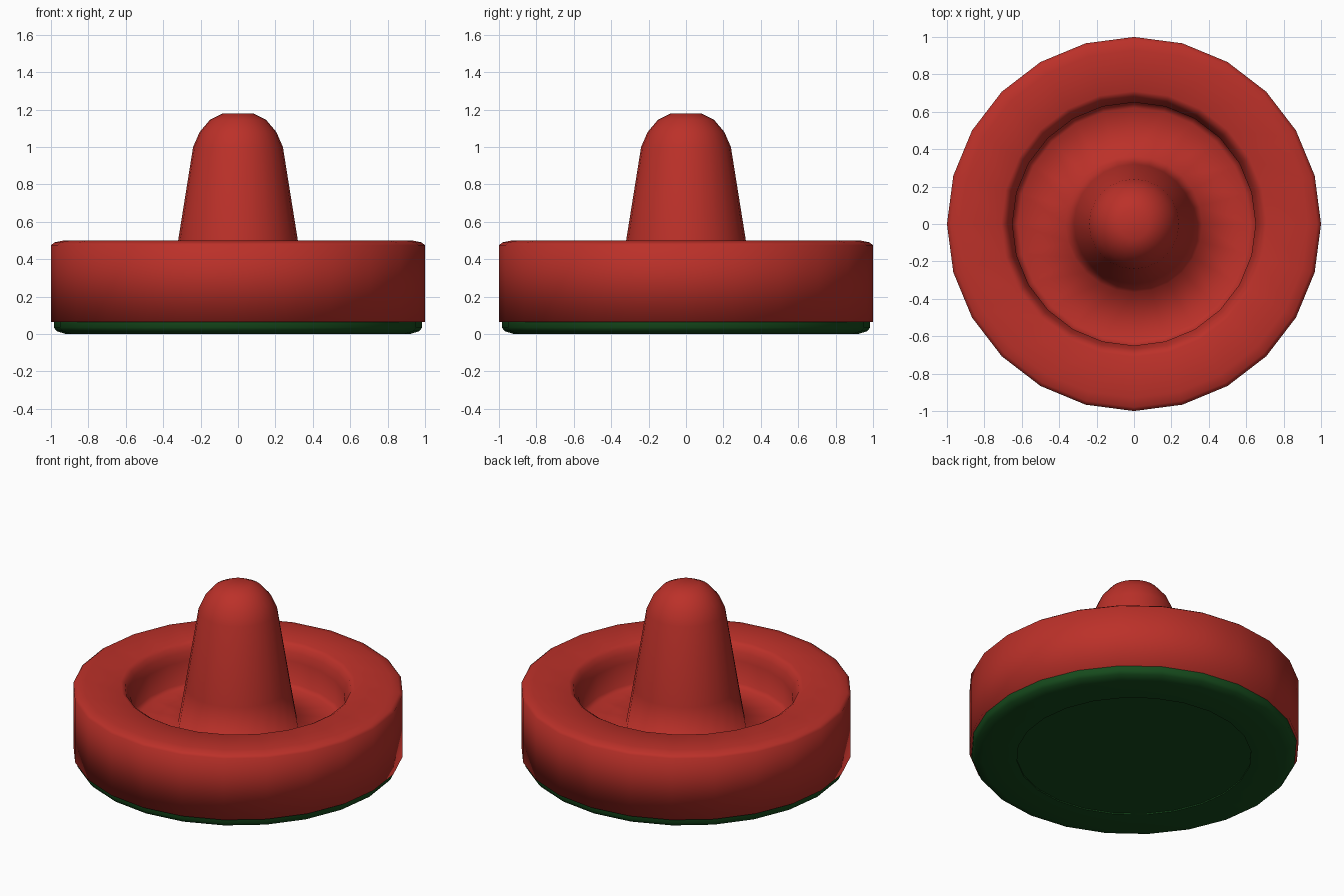
import bpy, bmesh, math

if "Cube" in bpy.data.objects:
    bpy.data.objects.remove(bpy.data.objects["Cube"])

SIDES = 24


def lathe(name, profile, color, angle):
    """Revolve (radius, z) points around z; both ends are capped."""
    bm = bmesh.new()
    rings = []
    for r, z in profile:
        rings.append([bm.verts.new((r * math.cos(2 * math.pi * i / SIDES),
                                    r * math.sin(2 * math.pi * i / SIDES), z))
                      for i in range(SIDES)])
    for a, b in zip(rings, rings[1:]):
        for i in range(SIDES):
            j = (i + 1) % SIDES
            bm.faces.new((a[i], a[j], b[j], b[i]))
    bm.faces.new(rings[0])
    bm.faces.new(rings[-1])
    bmesh.ops.recalc_face_normals(bm, faces=bm.faces)
    mesh = bpy.data.meshes.new(name)
    bm.to_mesh(mesh)
    bm.free()
    obj = bpy.data.objects.new(name, mesh)
    bpy.context.collection.objects.link(obj)
    mat = bpy.data.materials.new(name + "_color")
    mat.diffuse_color = color
    mat.use_nodes = True
    mat.node_tree.nodes["Principled BSDF"].inputs["Base Color"].default_value = mat.diffuse_color
    mesh.materials.append(mat)
    bpy.ops.object.select_all(action='DESELECT')
    obj.select_set(True)
    bpy.context.view_layer.objects.active = obj
    bpy.ops.object.shade_smooth_by_angle(angle=math.radians(angle))
    return obj


# Red body: outer wall, rounded rim, recessed floor and tapered grip
lathe("mallet_body", [
    (0.71, 0.065), (1.0, 0.065), (1.0, 0.475), (0.98, 0.49), (0.93, 0.50),
    (0.71, 0.50), (0.685, 0.485), (0.67, 0.45), (0.65, 0.40), (0.65, 0.25),
    (0.62, 0.23), (0.365, 0.23), (0.32, 0.50), (0.24, 1.0), (0.205, 1.08),
    (0.15, 1.145), (0.08, 1.18)],
    (0.50, 0.03, 0.022, 1), 95)

# Green pad underneath with rounded lower edge
lathe("sliding_pad", [
    (0.985, 0.07), (0.985, 0.035), (0.97, 0.015), (0.92, 0.0),
    (0.71, 0.0), (0.71, 0.008)],
    (0.008, 0.07, 0.012, 1), 60)
